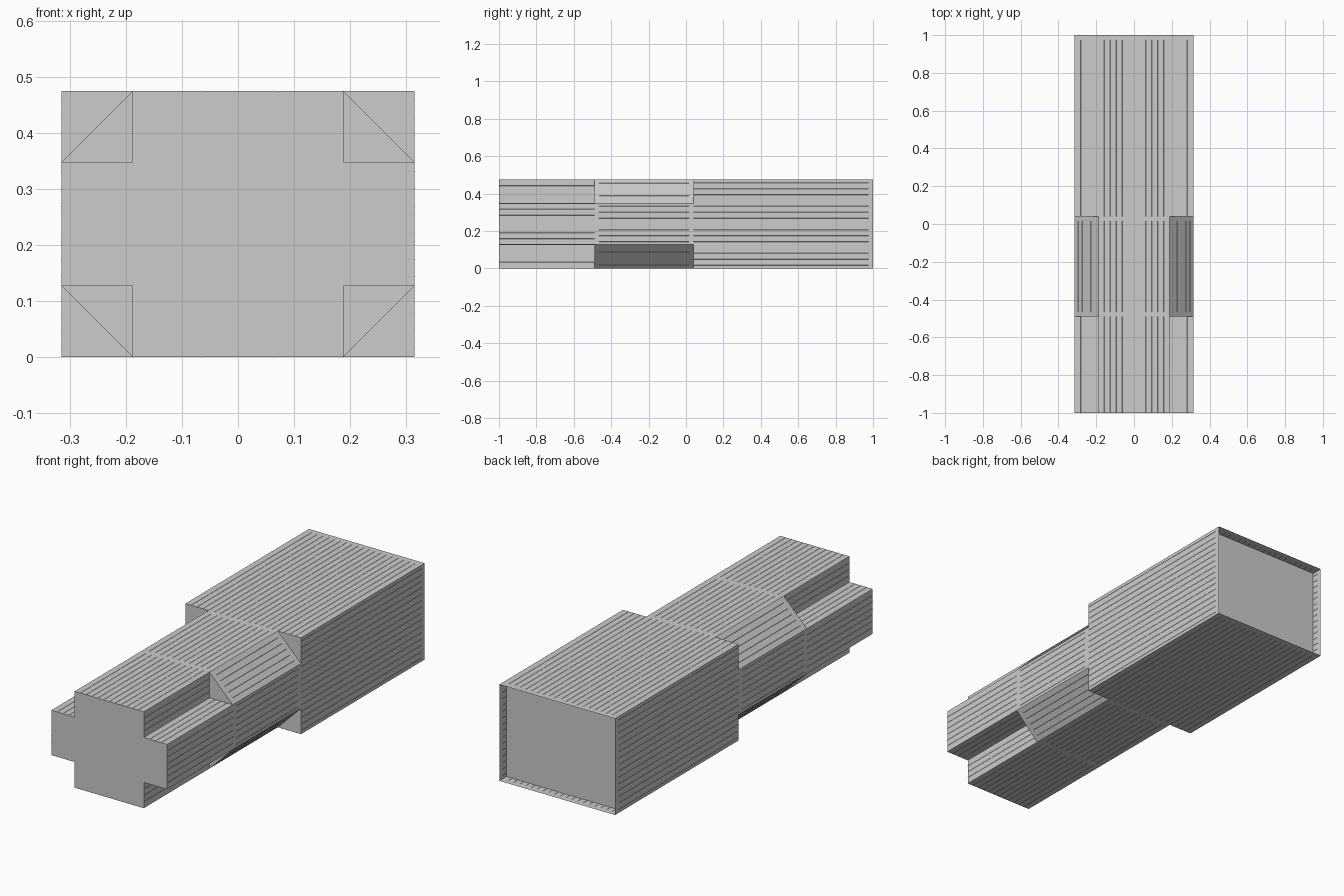
import bpy, bmesh
from mathutils import Vector

cube = bpy.data.objects.get("Cube")
if cube:
    bpy.data.objects.remove(cube, do_unlink=True)

W, H = 0.3145, 0.2367       # half width, half height
MID = 0.2375                # height of the centre line
STEP = 0.0314               # spacing of the seams
NOTCH = 0.1265              # size of the cut corners
WIRE = 0.0008               # radius of the seam wires

# One plain gray for the whole body
hull_gray = bpy.data.materials.new("hull gray")
hull_gray.use_nodes = True
hull_gray.diffuse_color = (0.604, 0.604, 0.604, 1)
shader = hull_gray.node_tree.nodes["Principled BSDF"]
shader.inputs["Base Color"].default_value = hull_gray.diffuse_color


def make_object(name, bm):
    mesh = bpy.data.meshes.new(name)
    bm.to_mesh(mesh)
    bm.free()
    mesh.materials.append(hull_gray)
    obj = bpy.data.objects.new(name, mesh)
    bpy.context.collection.objects.link(obj)


def outline(quarter):
    """Mirror a quarter outline (side to top) into a full closed outline."""
    half = quarter + [(-x, z) for x, z in reversed(quarter)]
    return half + [(-x, -z) for x, z in half]


def extrude(bm, points, y0, y1, close_back):
    """Add a prism along y, with a front cap and an optional back cap."""
    front = [bm.verts.new((x, y0, z + MID)) for x, z in points]
    back = [bm.verts.new((x, y1, z + MID)) for x, z in points]
    bm.faces.new(front)
    for i in range(len(points)):
        j = (i + 1) % len(points)
        bm.faces.new((front[j], front[i], back[i], back[j]))
    if close_back:
        bm.faces.new(back[::-1])


def section(name, points, y0, y1):
    """Hollow section with a closed front end."""
    bm = bmesh.new()
    extrude(bm, points, y0, y1, False)
    bmesh.ops.reverse_faces(bm, faces=[f for f in bm.faces
                                       if f.normal.length and f.normal.y > 0.5])
    make_object(name, bm)


def seams(name, points, y0, y1, half_step_sides=False):
    """Thin diamond-shaped wires running lengthwise, centred on each side."""
    bm = bmesh.new()
    for i, p in enumerate(points):
        a, b = Vector(p), Vector(points[(i + 1) % len(points)])
        length = (b - a).length
        u = (b - a).normalized()
        out = Vector((u.y, -u.x))
        shift = 0.5 if half_step_sides and abs(u.x) < 0.01 and length > 0.2 else 0
        for k in range(-10, 11):
            d = (k + shift) * STEP
            if abs(d) > length / 2 - 0.01:
                continue
            c = (a + b) / 2 + u * d
            ring = [c + v * WIRE for v in (u, out, -u, -out)]
            extrude(bm, [tuple(q) for q in ring], y0, y1, True)
    bmesh.ops.recalc_face_normals(bm, faces=bm.faces)
    make_object(name, bm)


# Outlines: stepped cross, cut-corner octagon and plain rectangle
cross = outline([(W, H - NOTCH), (W - NOTCH, H - NOTCH), (W - NOTCH, H)])
octagon = outline([(W, H - NOTCH), (W - NOTCH, H)])
rectangle = outline([(W, H)])

# Body sections
section("front_section", cross, -1, -0.49)
section("middle_section", octagon, -0.49, 0.04)
section("rear_section", rectangle, 0.04, 1)

# Recessed panel closing the back
bm = bmesh.new()
bm.faces.new([bm.verts.new((x, 0.945, z + MID)) for x, z in reversed(rectangle)])
make_object("rear_panel", bm)

# Lengthwise seams
seams("front_seams", cross, -1, -0.49, half_step_sides=True)
seams("middle_seams", octagon, -0.465, 0.015)
seams("rear_seams", rectangle, 0.04, 0.975)
